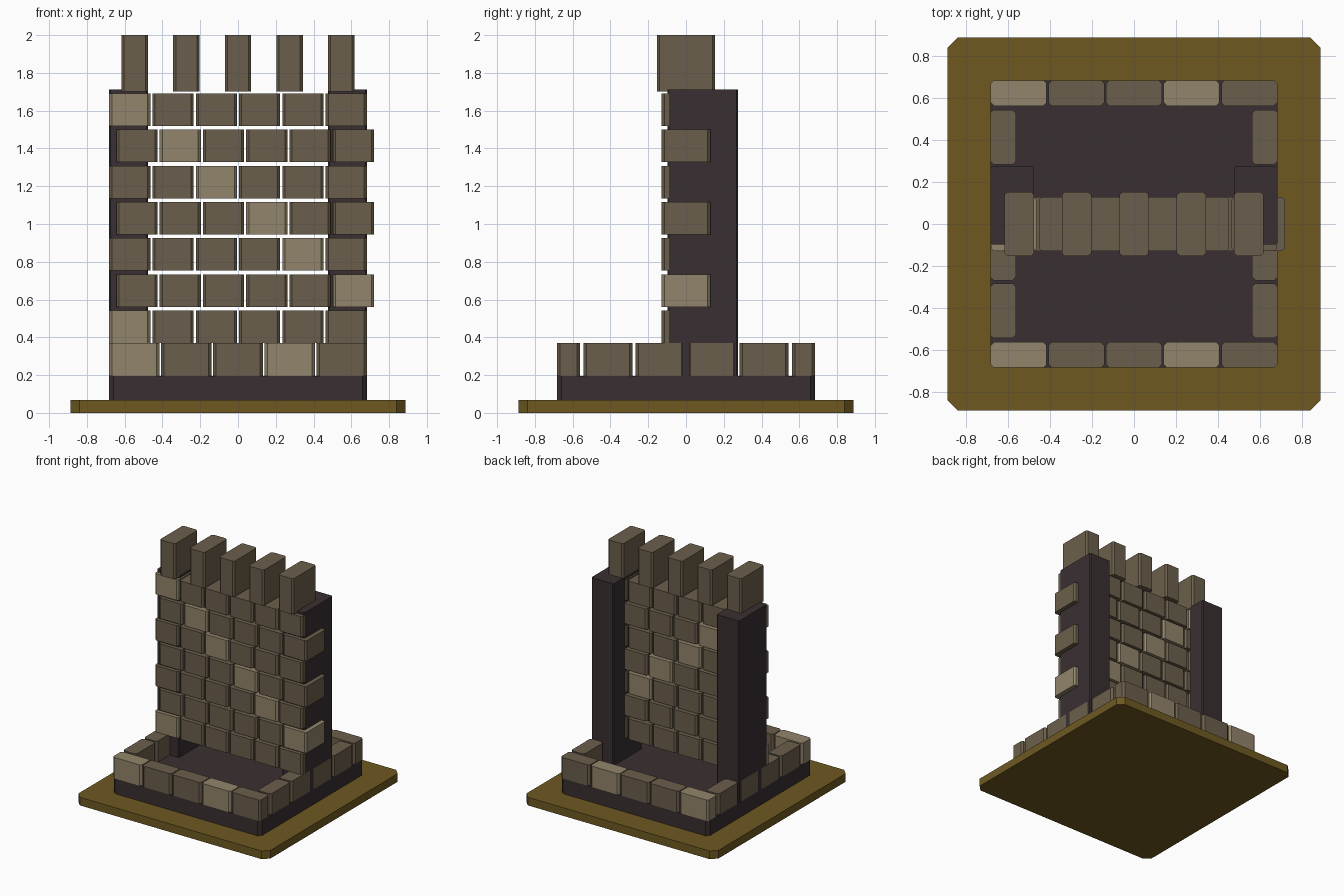
import bpy, bmesh

if "Cube" in bpy.data.objects:
    bpy.data.objects.remove(bpy.data.objects["Cube"])


def srgb(r, g, b):
    def lin(c):
        c /= 255
        return c / 12.92 if c < 0.04045 else ((c + 0.055) / 1.055) ** 2.4
    return (lin(r), lin(g), lin(b), 1)


def material(name, rgb):
    m = bpy.data.materials.new(name)
    m.diffuse_color = srgb(*rgb)
    m.use_nodes = True
    m.node_tree.nodes["Principled BSDF"].inputs["Base Color"].default_value = m.diffuse_color
    return m


STONE = material("stone brown", (107, 95, 76))
LIGHT = material("light stone", (146, 133, 107))
DARK = material("dark mortar", (57, 47, 49))
EARTH = material("ochre ground", (110, 89, 33))


def block(name, x, y, z, mat, chamfer):
    """Box from (min, max) ranges with its vertical edges chamfered."""
    (x0, x1), (y0, y1), (z0, z1) = x, y, z
    c = chamfer
    outline = [(x0 + c, y0), (x1 - c, y0), (x1, y0 + c), (x1, y1 - c),
               (x1 - c, y1), (x0 + c, y1), (x0, y1 - c), (x0, y0 + c)]
    bm = bmesh.new()
    low = [bm.verts.new((px, py, z0)) for px, py in outline]
    top = [bm.verts.new((px, py, z1)) for px, py in outline]
    bm.faces.new(low[::-1])
    bm.faces.new(top)
    for i in range(8):
        j = (i + 1) % 8
        bm.faces.new((low[i], low[j], top[j], top[i]))
    mesh = bpy.data.meshes.new(name)
    bm.to_mesh(mesh)
    bm.free()
    mesh.materials.append(mat)
    obj = bpy.data.objects.new(name, mesh)
    bpy.context.collection.objects.link(obj)
    return obj


def span(center, size):
    return (center - size / 2, center + size / 2)


R = 0.684  # outer half width of the stonework

# Ground slab and dark plinth
block("ground_slab", (-0.888, 0.888), (-0.888, 0.888), (0, 0.068), EARTH, 0.048)
block("plinth", (-0.683, 0.683), (-0.683, 0.683), (0.068, 0.195), DARK, 0.024)

# Low kerb wall: five bricks front and back, four on each side
KERB_Z = (0.195, 0.37)
for side, label in ((-1, "front"), (1, "back")):
    for i in range(5):
        block(f"{label}_kerb_brick", span((i - 2) * 0.2745, 0.267), span(side * (R - 0.061), 0.122),
              KERB_Z, LIGHT if i % 3 == 0 else STONE, 0.016)
for side, label in ((-1, "left"), (1, "right")):
    for i in range(4):
        block(f"{label}_kerb_brick", span(side * (R - 0.061), 0.122), span((i - 1.5) * 0.2755, 0.261),
              KERB_Z, STONE, 0.016)

# Two dark pillars holding the wall
for side, label in ((-1, "left"), (1, "right")):
    block(f"{label}_pillar", span(side * 0.5795, 0.207), (-0.098, 0.276), (0.19, 1.713), DARK, 0.008)

# Open-jointed brick wall, every other course shifted, light bricks on a diagonal
for row in range(1, 8):
    z0 = 0.369 + (row - 1) * 0.1918
    shift = 0.0 if row % 2 else 0.038
    for col in range(6):
        mat = LIGHT if (row + col) % 6 == 1 else STONE
        block("wall_brick", span((col - 2.5) * 0.2292 + shift, 0.218), span(0, 0.258),
              (z0, z0 + 0.172), mat, 0.014)

# Battlement blocks along the top
for i in range(5):
    block("battlement", span((i - 2) * 0.2735, 0.14), span(0, 0.306), (1.702, 2.0), STONE, 0.014)
